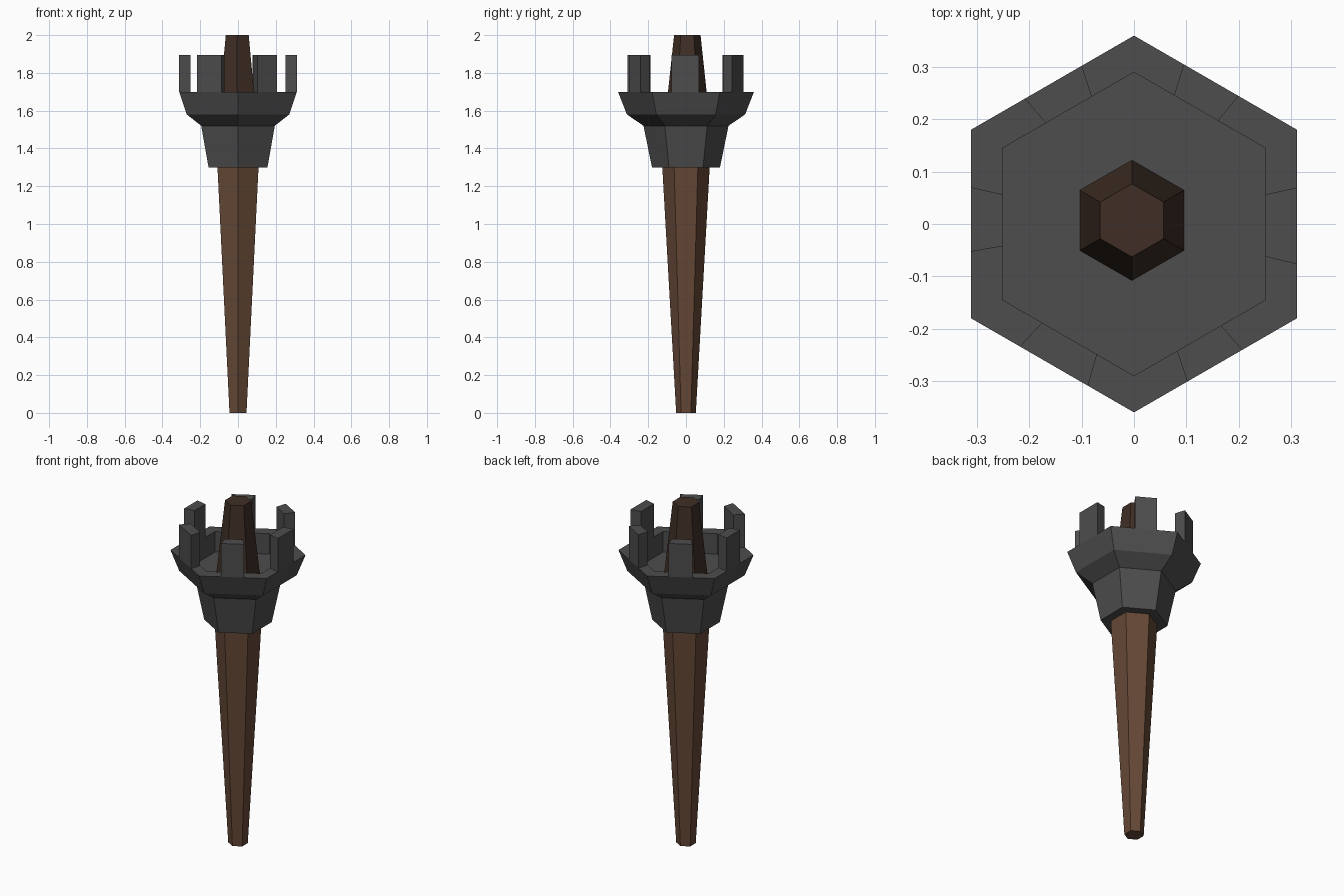
import bpy, bmesh
from math import radians, cos, sin
from mathutils import Vector

if "Cube" in bpy.data.objects:
    bpy.data.objects.remove(bpy.data.objects["Cube"])


def material(name, color):
    m = bpy.data.materials.new(name)
    m.diffuse_color = (*color, 1)
    m.use_nodes = True
    m.node_tree.nodes["Principled BSDF"].inputs["Base Color"].default_value = m.diffuse_color
    return m


def finish(name, bm, mat):
    bmesh.ops.recalc_face_normals(bm, faces=bm.faces)
    me = bpy.data.meshes.new(name)
    bm.to_mesh(me)
    bm.free()
    me.materials.append(mat)
    ob = bpy.data.objects.new(name, me)
    bpy.context.collection.objects.link(ob)
    return ob


def hexagon(r, z, cx=0, cy=0):
    return [Vector((cx + r * cos(radians(90 + 60 * k)),
                    cy + r * sin(radians(90 + 60 * k)), z)) for k in range(6)]


def hex_loft(name, profile, mat, cx=0, cy=0):
    """Closed six-sided solid through (radius, height) rings."""
    bm = bmesh.new()
    rings = [[bm.verts.new(p) for p in hexagon(r, z, cx, cy)] for r, z in profile]
    for a, b in zip(rings, rings[1:]):
        for i in range(6):
            j = (i + 1) % 6
            bm.faces.new((a[i], a[j], b[j], b[i]))
    bm.faces.new(rings[0])
    bm.faces.new(rings[-1])
    return finish(name, bm, mat)


wood = material("wood", (0.13, 0.065, 0.036))
charred = material("charred_wood", (0.05, 0.028, 0.019))
iron = material("iron", (0.075, 0.075, 0.075))

# Tapered handle and the charred tip standing in the cup
hex_loft("handle", [(0.052, 0), (0.126, 1.31)], wood)
hex_loft("burnt_tip", [(0.115, 1.58), (0.07, 2.0)], charred, -0.004, 0.007)

# Flared cup with a recessed floor
hex_loft("cup", [(0.18, 1.30), (0.225, 1.52), (0.313, 1.58),
                 (0.36, 1.70), (0.29, 1.70), (0.29, 1.58)], iron)

# One merlon on each rim side, placed by start and end fraction of the side
spans = [(0.32, 0.67), (0.305, 0.647), (0.30, 0.718),
         (0.327, 0.663), (0.286, 0.694), (0.36, 0.695)]
outer, inner = hexagon(0.36, 1.70), hexagon(0.29, 1.70)
bm = bmesh.new()
for i, (s, e) in enumerate(spans):
    j = (i + 1) % 6
    base = [outer[i].lerp(outer[j], s), outer[i].lerp(outer[j], e),
            inner[i].lerp(inner[j], e), inner[i].lerp(inner[j], s)]
    low = [bm.verts.new(p) for p in base]
    top = [bm.verts.new(p + Vector((0, 0, 0.195))) for p in base]
    bm.faces.new(top)
    bm.faces.new(low)
    for a in range(4):
        b = (a + 1) % 4
        bm.faces.new((low[a], low[b], top[b], top[a]))
finish("merlons", bm, iron)
